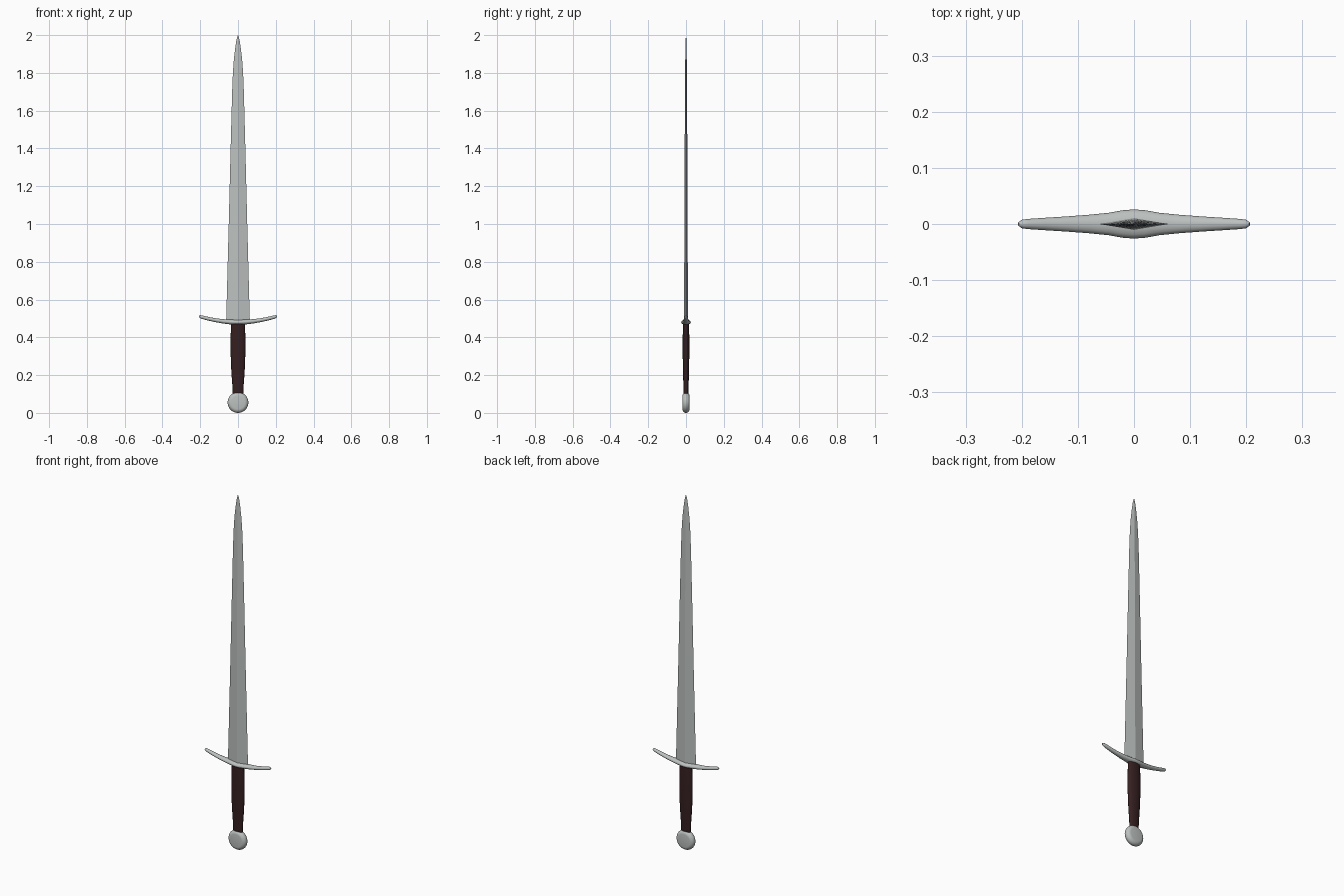
import bpy, bmesh, math
from mathutils import Vector

if "Cube" in bpy.data.objects:
    bpy.data.objects.remove(bpy.data.objects["Cube"])


def material(name, rgb):
    m = bpy.data.materials.new(name)
    m.diffuse_color = (*rgb, 1)
    m.use_nodes = True
    m.node_tree.nodes["Principled BSDF"].inputs["Base Color"].default_value = m.diffuse_color
    return m


steel = material("steel", (0.50, 0.53, 0.52))
leather = material("dark leather", (0.036, 0.014, 0.015))


def loft(name, rings, mat, angle):
    """Skin a list of equal-length point rings and cap both ends."""
    bm = bmesh.new()
    rows = [[bm.verts.new(p) for p in ring] for ring in rings]
    n = len(rows[0])
    for a, b in zip(rows, rows[1:]):
        for i in range(n):
            j = (i + 1) % n
            bm.faces.new((a[i], a[j], b[j], b[i]))
    bm.faces.new(rows[0][::-1])
    bm.faces.new(rows[-1])
    bmesh.ops.remove_doubles(bm, verts=bm.verts, dist=1e-5)
    bmesh.ops.recalc_face_normals(bm, faces=bm.faces)
    me = bpy.data.meshes.new(name)
    bm.to_mesh(me)
    bm.free()
    ob = bpy.data.objects.new(name, me)
    bpy.context.collection.objects.link(ob)
    me.materials.append(mat)
    bpy.ops.object.select_all(action='DESELECT')
    ob.select_set(True)
    bpy.context.view_layer.objects.active = ob
    bpy.ops.object.shade_smooth_by_angle(angle=math.radians(angle))
    return ob


def ellipse(n):
    return [(math.cos(2 * math.pi * i / n), math.sin(2 * math.pi * i / n)) for i in range(n)]


# Blade: tapering diamond section (height, half width, half thickness)
blade = [(0.47, 0.063, 0.0105), (1.0, 0.049, 0.0085), (1.4, 0.039, 0.007), (1.7, 0.031, 0.0055),
         (1.8, 0.027, 0.005), (1.87, 0.022, 0.004), (1.93, 0.015, 0.003),
         (1.97, 0.009, 0.002), (1.99, 0.004, 0.001), (2.0, 0.0005, 0.0003)]
loft("blade", [[(w, 0, z), (0, t, z), (-w, 0, z), (0, -t, z)] for z, w, t in blade], steel, 3)

# Crossguard: upswept bar, thick in the middle (x, half depth, half height)
half = [(0, 0.026, 0.0135), (0.02, 0.0245, 0.0135), (0.045, 0.020, 0.0125), (0.08, 0.0165, 0.0115),
        (0.12, 0.0135, 0.010), (0.16, 0.011, 0.0095), (0.19, 0.009, 0.009),
        (0.2, 0.0075, 0.0075), (0.206, 0.003, 0.003)]
stations = [(-x, d, h) for x, d, h in half[:0:-1]] + half
rings = []
for x, d, h in stations:
    slope = 2 * 0.75 * x
    normal = Vector((-slope, 0, 1)).normalized()
    centre = Vector((x, 0, 0.480 + 0.75 * x * x))
    rings.append([centre + Vector((0, d * c, 0)) + normal * (h * s) for c, s in ellipse(16)])
loft("crossguard", rings, steel, 50)

# Grip: oval handle narrowing to the pommel (height, half width, half depth)
grip = [(0.09, 0.028, 0.012), (0.14, 0.0295, 0.0135), (0.2, 0.034, 0.0155), (0.26, 0.0375, 0.017),
        (0.32, 0.039, 0.0175), (0.4, 0.039, 0.0175), (0.475, 0.037, 0.016)]
loft("grip", [[(w * c, d * s, z) for c, s in ellipse(20)] for z, w, d in grip], leather, 50)

# Pommel: rounded disc facing front and back (radius, depth)
side = [(0.036, 0.0195), (0.041, 0.0185), (0.047, 0.0155), (0.052, 0.010), (0.0545, 0.005)]
profile = [(r, -y) for r, y in side] + [(0.055, 0)] + side[::-1]
loft("pommel", [[(r * c, y, 0.055 + r * s) for c, s in ellipse(40)] for r, y in profile], steel, 40)
